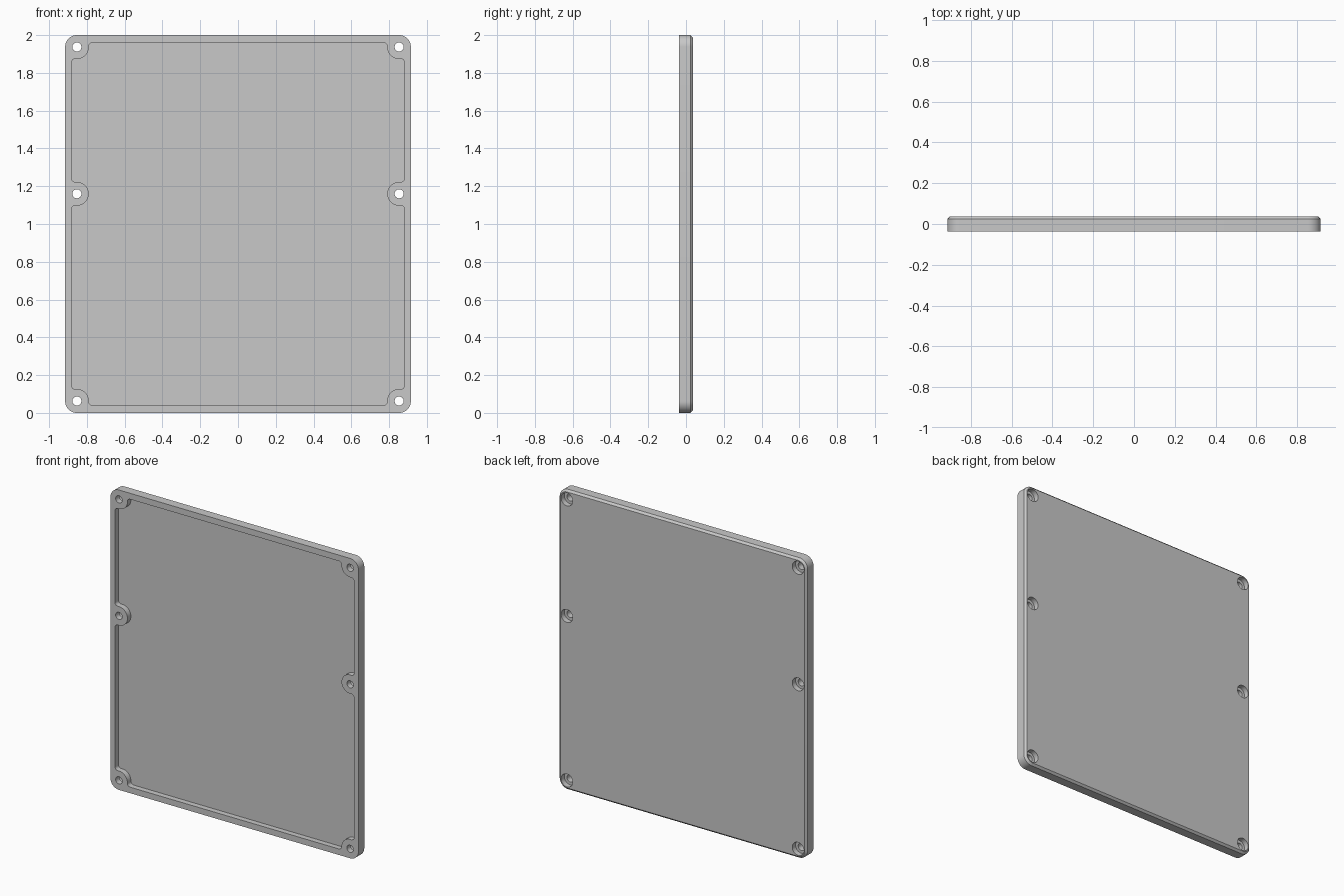
import bpy, bmesh
from math import atan2, cos, sin, sqrt, pi, tau

HALF_W, HEIGHT = 0.915, 2.0
FRONT, BACK = -0.037, 0.037
CORNER = 0.062
WALL_X, WALL_Z = 0.882, 0.04          # inner faces of the rim
BOSS_X, BOSS_R, FILLET = 0.853, 0.063, 0.02
BOSS_Z = (0.063, 1.16, 1.937)

cube = bpy.data.objects.get("Cube")
if cube:
    bpy.data.objects.remove(cube, do_unlink=True)

grey = bpy.data.materials.new("light grey")
grey.use_nodes = True
colour = (0.58, 0.58, 0.58, 1)
grey.diffuse_color = colour
grey.node_tree.nodes["Principled BSDF"].inputs["Base Color"].default_value = colour


def arc(c, r, a0, a1, n, ccw=True):
    sweep = (a1 - a0) % tau if ccw else -((a0 - a1) % tau)
    return [(c[0] + r * cos(a0 + sweep * i / n), c[1] + r * sin(a0 + sweep * i / n))
            for i in range(n + 1)]


def heading(a, b):
    return atan2(b[1] - a[1], b[0] - a[0])


def bulge(boss, f_in, a_in, f_out, a_out):
    """Outline running around a screw boss, with a fillet at either end."""
    return (arc(f_in, FILLET, a_in, heading(f_in, boss), 6)
            + arc(boss, BOSS_R, heading(boss, f_in), heading(boss, f_out), 16, False)[1:-1]
            + arc(f_out, FILLET, heading(f_out, boss), a_out, 6))


def prism(name, outline, y0, y1, chamfer=0):
    """Extrude an x-z outline along y, optionally chamfering the back rim."""
    bm = bmesh.new()
    front = [bm.verts.new((x, y0, z)) for x, z in outline]
    back = [bm.verts.new((x, y1, z)) for x, z in outline]
    bm.faces.new(front)
    cap = bm.faces.new(back[::-1])
    for i in range(len(front)):
        j = (i + 1) % len(front)
        bm.faces.new((front[j], front[i], back[i], back[j]))
    bmesh.ops.recalc_face_normals(bm, faces=bm.faces)
    if chamfer:
        bmesh.ops.bevel(bm, geom=list(cap.edges), offset=chamfer, segments=1,
                        affect='EDGES', clamp_overlap=False)
    mesh = bpy.data.meshes.new(name)
    bm.to_mesh(mesh)
    bm.free()
    mesh.materials.append(grey)
    obj = bpy.data.objects.new(name, mesh)
    bpy.context.collection.objects.link(obj)
    return obj


def cut(target, cutter):
    cutter.hide_render = True
    mod = target.modifiers.new("cut", 'BOOLEAN')
    mod.operation, mod.solver, mod.object = 'DIFFERENCE', 'EXACT', cutter
    bpy.context.view_layer.objects.active = target
    bpy.ops.object.modifier_apply(modifier=mod.name)
    bpy.data.objects.remove(cutter, do_unlink=True)


# Plate with rounded corners and a chamfered back rim
plate_outline = []
for k, (sx, sz) in enumerate(((1, 1), (-1, 1), (-1, -1), (1, -1))):
    centre = (sx * (HALF_W - CORNER), HEIGHT / 2 + sz * (HEIGHT / 2 - CORNER))
    plate_outline += arc(centre, CORNER, k * pi / 2, (k + 1) * pi / 2, 12)
cover = prism("cover_plate", plate_outline, FRONT, BACK, chamfer=0.013)

# Shallow front recess that leaves the rim and six screw bosses standing
reach = BOSS_R + FILLET
side_x = WALL_X - FILLET
rise = sqrt(reach ** 2 - (BOSS_X - side_x) ** 2)
low, mid, high = [(BOSS_X, z) for z in BOSS_Z]
end_low, end_high = WALL_Z + FILLET, HEIGHT - WALL_Z - FILLET
run = sqrt(reach ** 2 - (low[1] - end_low) ** 2)
half = (bulge(low, (BOSS_X - run, end_low), -pi / 2, (side_x, low[1] + rise), 0)
        + bulge(mid, (side_x, mid[1] - rise), 0, (side_x, mid[1] + rise), 0)
        + bulge(high, (side_x, high[1] - rise), 0, (BOSS_X - run, end_high), pi / 2))
recess = half + [(-x, z) for x, z in reversed(half)]
cut(cover, prism("recess_cutter", recess, FRONT - 0.05, 0.0))

# Screw holes with counterbores on the back
for side in (-1, 1):
    for z in BOSS_Z:
        centre = (side * BOSS_X, z)
        cut(cover, prism("hole_cutter", arc(centre, 0.024, 0, tau - tau / 24, 23), -0.1, 0.1))
        cut(cover, prism("bore_cutter", arc(centre, 0.043, 0, tau - tau / 32, 31), 0.002, 0.1))

# Smooth the curved walls, keep the edges crisp
bpy.ops.object.select_all(action='DESELECT')
cover.select_set(True)
bpy.context.view_layer.objects.active = cover
bpy.ops.object.shade_smooth_by_angle(angle=0.52)
